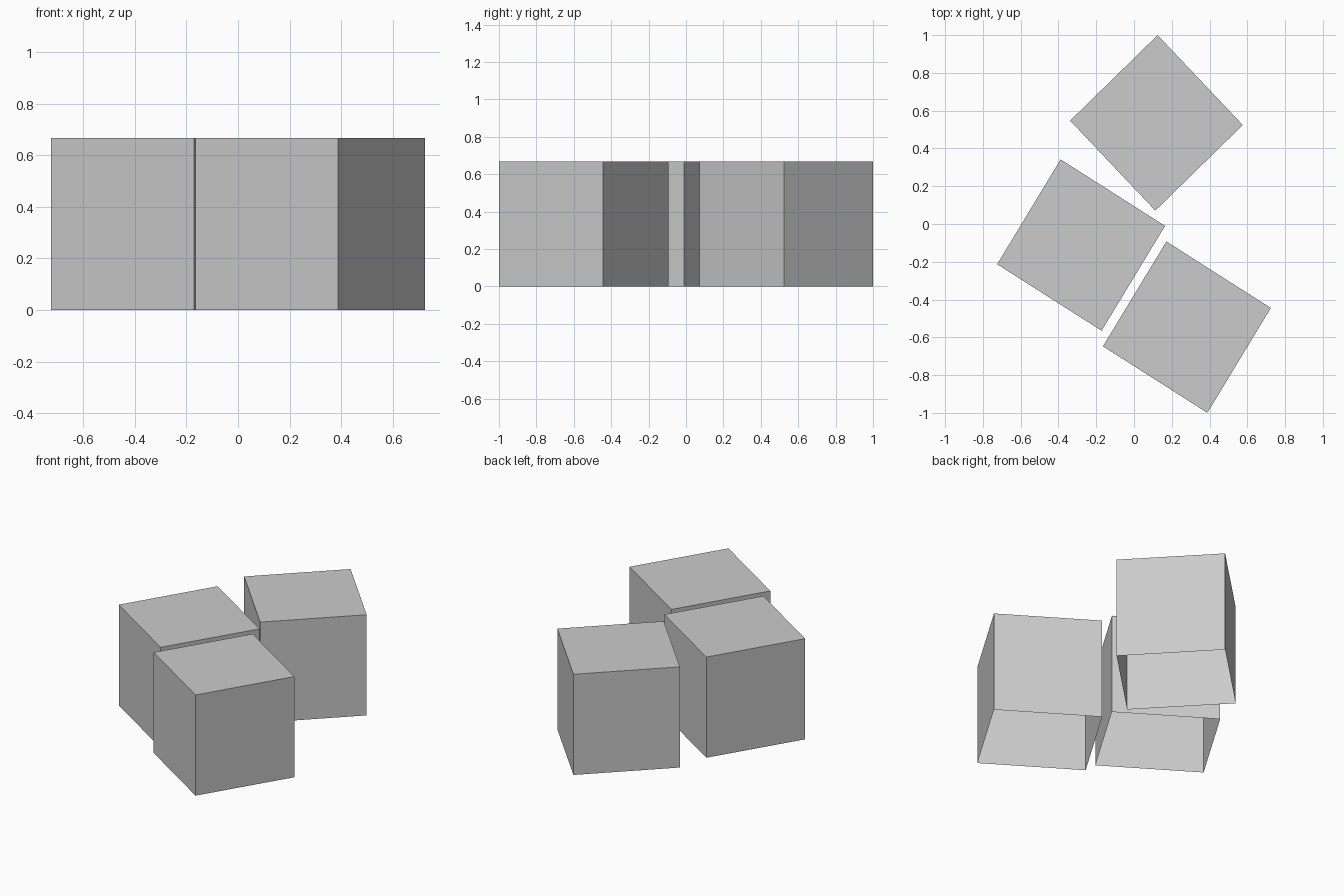
import bpy
import bmesh
from mathutils import Vector

cube = bpy.data.objects.get("Cube")
if cube:
    bpy.data.objects.remove(cube, do_unlink=True)

HEIGHT = 0.667

# One plain grey for every block
grey = bpy.data.materials.new("light grey")
grey.use_nodes = True
colour = (0.6, 0.6, 0.6, 1)
grey.diffuse_color = colour
grey.node_tree.nodes["Principled BSDF"].inputs["Base Color"].default_value = colour


def block(name, centre, across, along):
    """Upright block, open underneath, its footprint spanned by two edge vectors."""
    c, u, v = (Vector((*p, 0)) for p in (centre, across, along))
    bm = bmesh.new()
    corners = [(u * i + v * j) / 2 for i, j in ((-1, -1), (1, -1), (1, 1), (-1, 1))]
    base = bm.faces.new([bm.verts.new(p) for p in corners])
    top = bmesh.ops.extrude_face_region(bm, geom=[base], use_keep_orig=True)
    verts = [g for g in top["geom"] if isinstance(g, bmesh.types.BMVert)]
    bmesh.ops.translate(bm, verts=verts, vec=(0, 0, HEIGHT))
    bmesh.ops.recalc_face_normals(bm, faces=bm.faces)
    # Leave the underside open
    under = [f for f in bm.faces if f.normal.z < -0.9]
    bmesh.ops.delete(bm, geom=under, context="FACES_ONLY")
    mesh = bpy.data.meshes.new(name)
    bm.to_mesh(mesh)
    bm.free()
    mesh.materials.append(grey)
    obj = bpy.data.objects.new(name, mesh)
    obj.location = c
    bpy.context.collection.objects.link(obj)


# Two parallel blocks at the front, one turned block behind
pair = (0.553, -0.352), (0.336, 0.555)
block("front_block", (0.28, -0.546), *pair)
block("middle_block", (-0.28, -0.1115), *pair)
block("back_block", (0.119, 0.5355), (0.451, -0.476), (0.463, 0.453))
